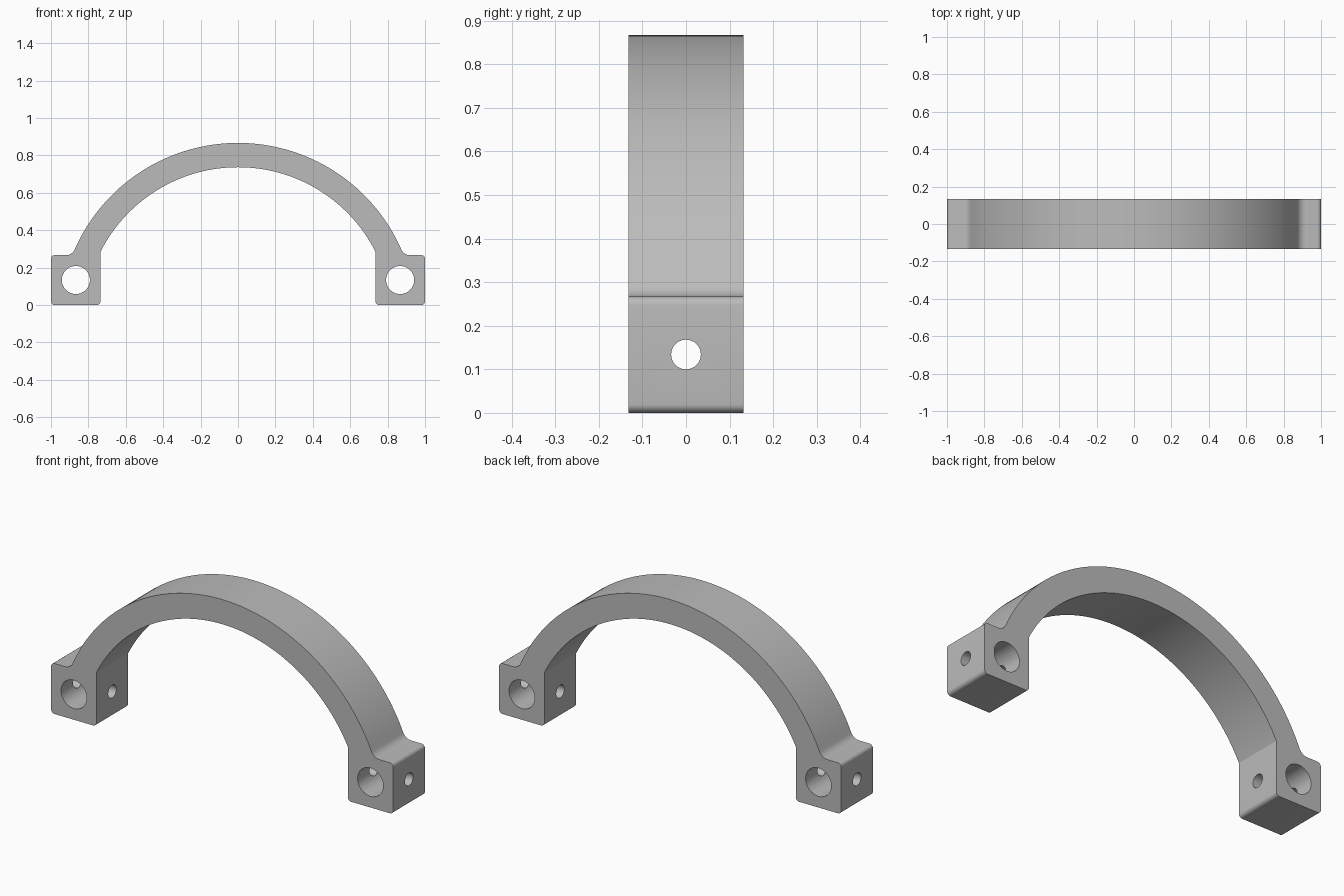
import bpy, bmesh, math
from mathutils import Matrix

cube = bpy.data.objects.get("Cube")
if cube:
    bpy.data.objects.remove(cube, do_unlink=True)

# Main dimensions
DEPTH = 0.265
ARC_Z = -0.087            # height of the common arc centre
R_OUT, R_IN = 0.954, 0.824
FOOT_IN, FOOT_TOP = 0.735, 0.267
CORNER, FILLET = 0.02, 0.05
HOLE_X, HOLE_Z = 0.867, 0.134

grey = bpy.data.materials.new("plain grey")
grey.use_nodes = True
colour = (0.5, 0.5, 0.5, 1)
grey.diffuse_color = colour
grey.node_tree.nodes["Principled BSDF"].inputs["Base Color"].default_value = colour


def arc(cx, cz, r, start, end, n):
    """Points on an arc, angles in radians."""
    return [(cx + r * math.cos(start + (end - start) * i / n),
             cz + r * math.sin(start + (end - start) * i / n)) for i in range(n + 1)]


def cylinder(name, r, location, axis):
    """Hidden cutter for a through hole."""
    bm = bmesh.new()
    bmesh.ops.create_cone(bm, cap_ends=True, segments=48, radius1=r, radius2=r, depth=0.6,
                          matrix=Matrix.Translation(location) @ Matrix.Rotation(math.pi / 2, 4, axis))
    mesh = bpy.data.meshes.new(name)
    bm.to_mesh(mesh)
    bm.free()
    mesh.materials.append(grey)
    ob = bpy.data.objects.new(name, mesh)
    bpy.context.collection.objects.link(ob)
    ob.hide_render = True
    return ob


# Half outline: outer arc, fillet, rounded foot, inner arc
q = math.pi / 2
fillet_z = FOOT_TOP + FILLET
tilt = math.asin((fillet_z - ARC_Z) / (R_OUT + FILLET))
fillet_x = (R_OUT + FILLET) * math.cos(tilt)
knee = math.acos(FOOT_IN / R_IN)
half = arc(0, ARC_Z, R_OUT, q, tilt, 40)
half += arc(fillet_x, fillet_z, FILLET, tilt + math.pi, 3 * q, 8)[1:]
half += arc(1 - CORNER, FOOT_TOP - CORNER, CORNER, q, 0, 6)
half += arc(1 - CORNER, CORNER, CORNER, 0, -q, 6)
half += arc(FOOT_IN + CORNER, CORNER, CORNER, -q, -math.pi, 6)
half += arc(0, ARC_Z, R_IN, knee, q, 40)

# Mirror the outline and extrude it through the depth
outline = half + [(-x, z) for x, z in reversed(half[1:-1])]
bm = bmesh.new()
face = bm.faces.new([bm.verts.new((x, -DEPTH / 2, z)) for x, z in outline])
new = bmesh.ops.extrude_face_region(bm, geom=[face])["geom"]
bmesh.ops.translate(bm, vec=(0, DEPTH, 0),
                    verts=[v for v in new if isinstance(v, bmesh.types.BMVert)])
bmesh.ops.recalc_face_normals(bm, faces=bm.faces)
mesh = bpy.data.meshes.new("arched_clamp")
bm.to_mesh(mesh)
bm.free()
mesh.materials.append(grey)
clamp = bpy.data.objects.new("arched_clamp", mesh)
bpy.context.collection.objects.link(clamp)

# Large front-to-back hole and small sideways hole in each foot
cutters = []
for side, sign in (("left", 1), ("right", -1)):
    place = (sign * HOLE_X, 0, HOLE_Z)
    cutters.append(cylinder(side + "_bolt_hole_cutter", 0.075, place, "X"))
    cutters.append(cylinder(side + "_pin_hole_cutter", 0.034, place, "Y"))

bpy.context.view_layer.objects.active = clamp
clamp.select_set(True)
for cutter in cutters:
    mod = clamp.modifiers.new(cutter.name, "BOOLEAN")
    mod.operation = "DIFFERENCE"
    mod.solver = "EXACT"
    mod.object = cutter
    bpy.ops.object.modifier_apply(modifier=mod.name)
for cutter in cutters:
    bpy.data.objects.remove(cutter, do_unlink=True)

bpy.ops.object.select_all(action="DESELECT")
clamp.select_set(True)
bpy.ops.object.shade_smooth_by_angle(angle=math.radians(22))
